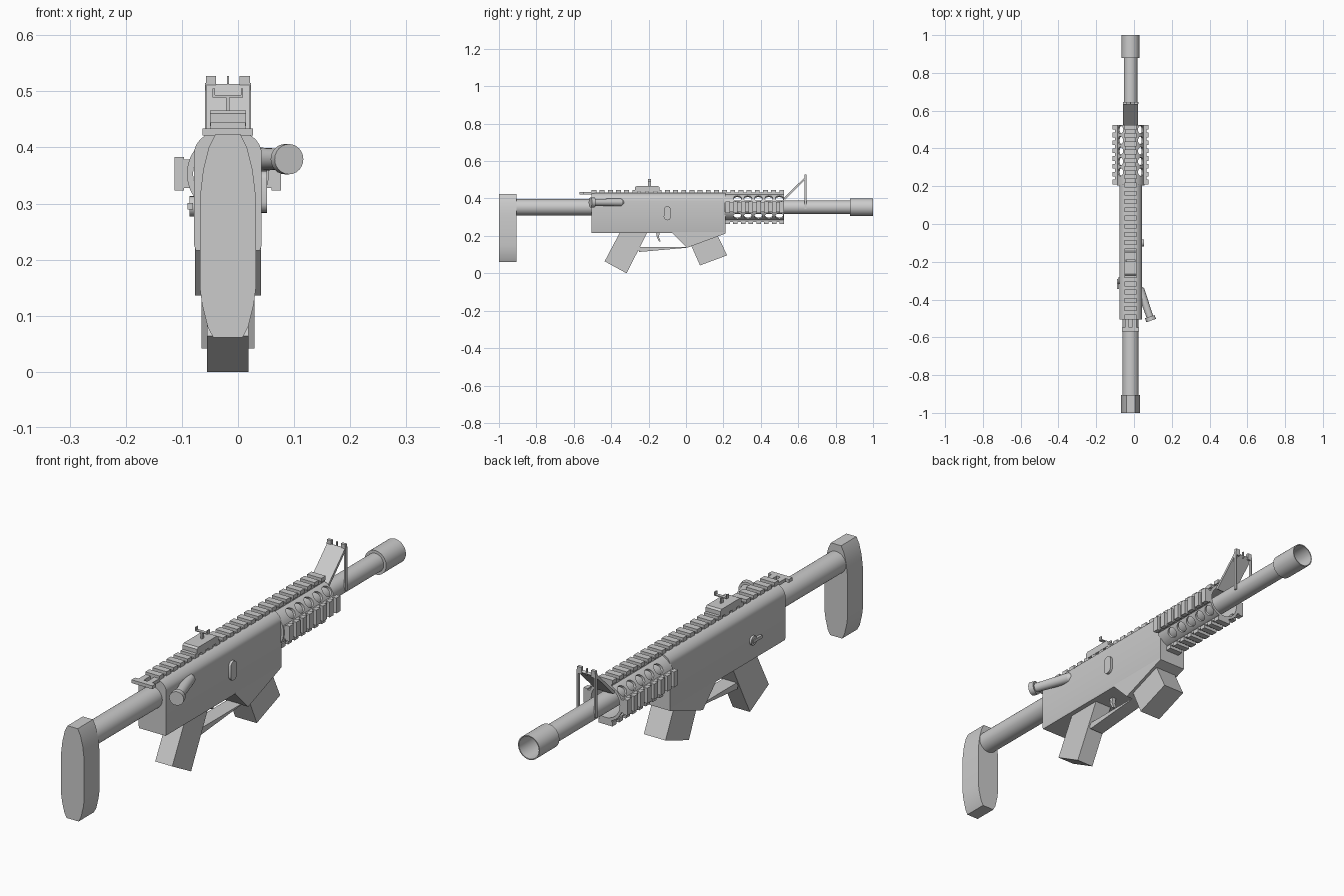
import bpy, bmesh, math
from mathutils import Vector, Matrix

if "Cube" in bpy.data.objects:
    bpy.data.objects.remove(bpy.data.objects["Cube"])

XC, ZB = -0.018, 0.353          # bore axis position
grey = bpy.data.materials.new("plain_grey")
grey.diffuse_color = (0.6, 0.6, 0.6, 1)
grey.use_nodes = True
grey.node_tree.nodes["Principled BSDF"].inputs["Base Color"].default_value = grey.diffuse_color


def finish(name, bm):
    bmesh.ops.recalc_face_normals(bm, faces=bm.faces)
    me = bpy.data.meshes.new(name)
    bm.to_mesh(me)
    bm.free()
    me.materials.append(grey)
    ob = bpy.data.objects.new(name, me)
    bpy.context.collection.objects.link(ob)
    return ob


def add_prism(bm, low, high):
    a = [bm.verts.new(p) for p in low]
    b = [bm.verts.new(p) for p in high]
    bm.faces.new(a)
    bm.faces.new(b[::-1])
    for i in range(len(a)):
        j = (i + 1) % len(a)
        bm.faces.new((a[i], b[i], b[j], a[j]))


def side_shape(name, pts, half, xc=XC):
    """(y, z) outline extruded across x"""
    bm = bmesh.new()
    add_prism(bm, [(xc - half, y, z) for y, z in pts], [(xc + half, y, z) for y, z in pts])
    return finish(name, bm)


def front_shape(name, half_pts, y0, y1):
    """half outline (x offset, z), top to bottom, mirrored and extruded along y"""
    pts = half_pts + [(-x, z) for x, z in reversed(half_pts)]
    bm = bmesh.new()
    add_prism(bm, [(XC + x, y0, z) for x, z in pts], [(XC + x, y1, z) for x, z in pts])
    return finish(name, bm)


def add_box(bm, x0, x1, y0, y1, z0, z1):
    q = [(x0, y0), (x1, y0), (x1, y1), (x0, y1)]
    add_prism(bm, [(x, y, z0) for x, y in q], [(x, y, z1) for x, y in q])


def boxes(name, *dims):
    bm = bmesh.new()
    for d in dims:
        add_box(bm, *d)
    return finish(name, bm)


def add_cyl(bm, p0, p1, r0, r1=None, n=24):
    p0, p1 = Vector(p0), Vector(p1)
    d = p1 - p0
    m = Matrix.Translation((p0 + p1) / 2) @ d.to_track_quat('Z', 'Y').to_matrix().to_4x4()
    bmesh.ops.create_cone(bm, cap_ends=True, segments=n, radius1=r0,
                          radius2=r0 if r1 is None else r1, depth=d.length, matrix=m)


def lathe(name, prof, closed=False, n=32):
    """(radius, y) profile turned about the bore axis"""
    bm = bmesh.new()
    rings = [[bm.verts.new((XC + r * math.cos(k * math.tau / n), y, ZB + r * math.sin(k * math.tau / n)))
              for k in range(n)] for r, y in prof]
    pairs = list(zip(rings, rings[1:]))
    if closed:
        pairs.append((rings[-1], rings[0]))
    else:
        bm.faces.new(rings[0])
        bm.faces.new(rings[-1])
    for a, b in pairs:
        for k in range(n):
            j = (k + 1) % n
            bm.faces.new((a[k], a[j], b[j], b[k]))
    return finish(name, bm)


def rail(name, angle, y0, y1, half, low, mid, top, count):
    """toothed rail placed around the bore; angle 0 is on top"""
    bm = bmesh.new()
    add_box(bm, -half * 0.85, half * 0.85, y0, y1, low, mid)
    step = (y1 - y0) / (count - 0.4)
    for i in range(count):
        add_box(bm, -half, half, y0 + i * step, y0 + (i + 0.6) * step, mid - 0.005, top)
    bm.transform(Matrix.Translation((XC, 0, ZB)) @ Matrix.Rotation(angle, 4, 'Y'))
    return finish(name, bm)


# stock
front_shape("butt_stock", [(0.022, 0.424), (0.034, 0.4), (0.044, 0.36), (0.05, 0.31), (0.05, 0.15),
                           (0.046, 0.12), (0.036, 0.08), (0.026, 0.061)], -1.0, -0.905)
lathe("stock_tube", [(0.043, -0.91), (0.043, -0.5)])

# receiver with rounded upper edges, and the magazine well below it
arc = [(0.06 * math.cos(t), 0.39 + 0.043 * math.sin(t)) for t in
       [math.radians(a) for a in (62, 48, 34, 20, 8)]]
front_shape("receiver", arc + [(0.06, 0.385), (0.06, 0.225), (0.057, 0.216)], -0.505, 0.21)
side_shape("magazine_well", [(-0.075, 0.23), (-0.075, 0.216), (0.005, 0.136), (0.21, 0.212), (0.21, 0.23)], 0.059)
side_shape("magazine", [(0.0, 0.21), (0.14, 0.262), (0.22, 0.096), (0.075, 0.042)], 0.047)
side_shape("grip", [(-0.35, 0.225), (-0.203, 0.225), (-0.318, 0.0), (-0.435, 0.064)], 0.037)
side_shape("trigger_guard", [(-0.26, 0.14), (0.01, 0.14), (0.0, 0.136), (-0.25, 0.114)], 0.03)
side_shape("trigger", [(-0.16, 0.22), (-0.14, 0.22), (-0.145, 0.195), (-0.136, 0.17), (-0.145, 0.17),
                       (-0.156, 0.193)], 0.008)

# handguard tube with four rows of holes
guard = lathe("handguard", [(0.073, 0.205), (0.073, 0.525), (0.062, 0.525), (0.062, 0.205)], True, 48)
bm = bmesh.new()
for i in range(5):
    y = 0.275 + 0.056 * i
    for deg in (41, 139, 221, 319):
        c, s = math.cos(math.radians(deg)), math.sin(math.radians(deg))
        add_cyl(bm, (XC + 0.05 * c, y, ZB + 0.05 * s), (XC + 0.1 * c, y, ZB + 0.1 * s), 0.021)
cutter = finish("hole_cutter", bm)
cutter.hide_render = True
mod = guard.modifiers.new("holes", 'BOOLEAN')
mod.object, mod.operation, mod.solver = cutter, 'DIFFERENCE', 'EXACT'
bpy.context.view_layer.update()
cut_mesh = bpy.data.meshes.new_from_object(guard.evaluated_get(bpy.context.evaluated_depsgraph_get()))
guard.modifiers.clear()
guard.data = cut_mesh
bpy.data.objects.remove(cutter)

# rails
rail("top_rail", 0, -0.505, 0.525, 0.031, 0.062, 0.08, 0.091, 24)
rail("right_rail", math.pi / 2, 0.21, 0.525, 0.03, 0.064, 0.083, 0.095, 8)
rail("left_rail", -math.pi / 2, 0.21, 0.525, 0.03, 0.064, 0.083, 0.095, 8)
rail("bottom_rail", math.pi, 0.21, 0.525, 0.03, 0.064, 0.078, 0.09, 8)

# barrel and hollow muzzle
lathe("barrel", [(0.036, 0.2), (0.036, 0.885)])
lathe("muzzle", [(0.036, 0.878), (0.047, 0.878), (0.047, 1.0), (0.043, 1.0), (0.043, 0.89)])

# front sight: leaning plate with ears and pin, two upright posts
side_shape("front_sight_plate", [(0.52, 0.40), (0.53, 0.394), (0.645, 0.508), (0.635, 0.513)], 0.039)
boxes("front_sight_posts",
      *[(XC + s * 0.038 - 0.003, XC + s * 0.038 + 0.003, 0.634, 0.645, 0.345, 0.515) for s in (-1, 1)])
boxes("front_sight_ears",
      (XC - 0.039, XC - 0.021, 0.633, 0.645, 0.5, 0.527),
      (XC + 0.021, XC + 0.039, 0.633, 0.645, 0.5, 0.527),
      (XC - 0.002, XC + 0.002, 0.636, 0.642, 0.5, 0.527))

# rear sight
side_shape("rear_sight_base", [(-0.273, 0.438), (-0.273, 0.46), (-0.265, 0.466), (-0.15, 0.466),
                               (-0.142, 0.46), (-0.142, 0.438)], 0.032)
boxes("rear_sight",
      (XC - 0.003, XC + 0.003, -0.202, -0.188, 0.46, 0.492),
      (XC - 0.027, XC + 0.027, -0.202, -0.188, 0.489, 0.493),
      (XC - 0.027, XC - 0.023, -0.202, -0.188, 0.489, 0.505),
      (XC + 0.023, XC + 0.027, -0.202, -0.188, 0.489, 0.505))

# rear charging bar
boxes("charging_bar",
      (XC - 0.045, XC + 0.045, -0.57, -0.548, 0.421, 0.434),
      (XC - 0.03, XC - 0.008, -0.55, -0.49, 0.421, 0.434),
      (XC + 0.008, XC + 0.03, -0.55, -0.49, 0.421, 0.434))

# bolt handle with knob
bm = bmesh.new()
a, b = Vector((0.03, -0.335, 0.379)), Vector((0.087, -0.5, 0.379))
d = (b - a).normalized()
add_cyl(bm, a, a + d * 0.015, 0.012, 0.021)
add_cyl(bm, a + d * 0.015, b, 0.021, 0.018)
add_cyl(bm, b - d * 0.01, b + d * 0.012, 0.027)
finish("bolt_handle", bm)

# oval button on the right side
oval = [(-0.1 + 0.019 * math.cos(k * math.tau / 24),
         0.321 + 0.019 * math.sin(k * math.tau / 24) + (0.0185 if k < 12 else -0.0185)) for k in range(24)]
side_shape("oval_button", oval, 0.006, 0.046)

# selector on the left side
bm = bmesh.new()
add_cyl(bm, (-0.07, -0.3, 0.295), (-0.086, -0.3, 0.295), 0.018)
add_box(bm, -0.09, -0.08, -0.345, -0.29, 0.289, 0.301)
finish("selector", bm)

# smooth round parts, keep hard edges
bpy.ops.object.select_all(action='DESELECT')
for ob in bpy.context.scene.objects:
    ob.select_set(True)
    bpy.context.view_layer.objects.active = ob
bpy.ops.object.shade_smooth_by_angle(angle=math.radians(30))
